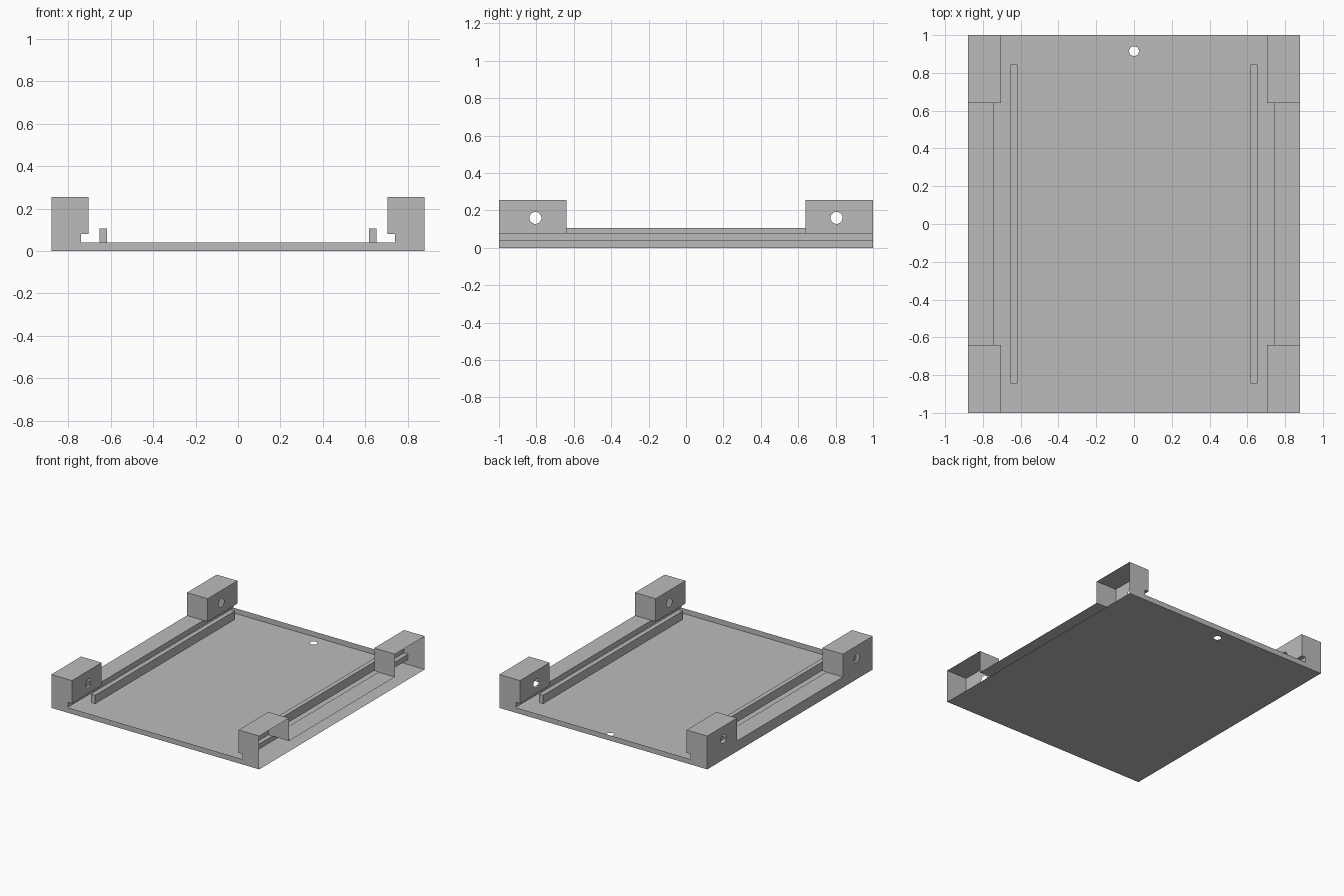
import bpy, bmesh, math
from mathutils import Vector

cube = bpy.data.objects.get("Cube")
if cube:
    bpy.data.objects.remove(cube)

grey = bpy.data.materials.new("plain grey")
grey.use_nodes = True
colour = (0.5, 0.5, 0.5, 1)
grey.diffuse_color = colour
grey.node_tree.nodes["Principled BSDF"].inputs["Base Color"].default_value = colour

# Main dimensions
HALF_X, HALF_Y = 0.88, 1.0
BASE, LEDGE, TOP = 0.04, 0.08, 0.255
WALL_X, BLOCK_X, BLOCK_Y = 0.74, 0.705, 0.64
BOLT_Y, BOLT_Z, BOLT_R = 0.805, 0.16, 0.032


def rect(u0, u1, v0, v1):
    return [(u0, v0), (u1, v0), (u1, v1), (u0, v1)]


def mirrored(half):
    return half + [(-u, v) for u, v in reversed(half)]


def circle(u, v, r, n=32):
    return [(u + r * math.cos(2 * math.pi * i / n),
             v + r * math.sin(2 * math.pi * i / n)) for i in range(n)]


def panel(bm, axis, offset, facing, outline, holes=()):
    """Flat sheet across an axis, with round holes, facing + or - along it."""
    edges = []
    for loop in (outline, *holes):
        verts = []
        for point in loop:
            co = list(point)
            co.insert(axis, offset)
            verts.append(bm.verts.new(co))
        edges += [bm.edges.new((a, b)) for a, b in zip(verts, verts[1:] + verts[:1])]
    normal = Vector((0, 0, 0))
    normal[axis] = facing
    made = bmesh.ops.triangle_fill(bm, edges=edges, use_beauty=True, normal=normal)
    for face in made["geom"]:
        if isinstance(face, bmesh.types.BMFace):
            face.normal_update()
            if face.normal.dot(normal) < 0:
                face.normal_flip()


def part(name, panels):
    bm = bmesh.new()
    for args in panels:
        panel(bm, *args)
    bmesh.ops.remove_doubles(bm, verts=bm.verts, dist=0.0001)
    mesh = bpy.data.meshes.new(name)
    bm.to_mesh(mesh)
    bm.free()
    mesh.materials.append(grey)
    obj = bpy.data.objects.new(name, mesh)
    bpy.context.collection.objects.link(obj)


def span(s, a, b):
    return tuple(sorted((s * a, s * b)))


# Thin floor with a hanging hole near the back
part("floor", [(2, 0, -1, rect(-HALF_X, HALF_X, -HALF_Y, HALF_Y),
                [circle(0, 0.915, 0.026)])])

# End walls carry the full cross-section
section = mirrored([(HALF_X, 0), (HALF_X, TOP), (BLOCK_X, TOP),
                    (BLOCK_X, LEDGE), (WALL_X, LEDGE), (WALL_X, BASE)])
for name, s in (("front", -1), ("back", 1)):
    part(name + "_end_wall", [(1, s * HALF_Y, s, section)])

# Closed outer wall on the right; the left side stays open
side = mirrored([(HALF_Y, 0), (HALF_Y, TOP), (BLOCK_Y, TOP), (BLOCK_Y, LEDGE)])
bolts = [circle(s * BOLT_Y, BOLT_Z, BOLT_R) for s in (-1, 1)]
part("right_outer_wall", [(0, -HALF_X, -1, side, bolts)])

for side_name, sx in (("right", -1), ("left", 1)):
    # Ledge between the corner blocks, with its inner step
    part(side_name + "_ledge", [
        (2, LEDGE, 1, rect(*span(sx, WALL_X, HALF_X), -BLOCK_Y, BLOCK_Y)),
        (0, sx * WALL_X, -sx, rect(-HALF_Y, HALF_Y, BASE, LEDGE))])

    # Raised guide rail, open underneath
    x0, x1 = span(sx, 0.618, 0.653)
    y, top = 0.845, 0.107
    part(side_name + "_rail", [
        (2, top, 1, rect(x0, x1, -y, y)),
        (0, x0, -1, rect(-y, y, BASE, top)),
        (0, x1, 1, rect(-y, y, BASE, top)),
        (1, -y, -1, rect(x0, x1, BASE, top)),
        (1, y, 1, rect(x0, x1, BASE, top))])

    # Hollow corner blocks with a bolt hole and a small overhang
    for end_name, sy in (("front", -1), ("back", 1)):
        xs, ys = span(sx, BLOCK_X, HALF_X), span(sy, BLOCK_Y, HALF_Y)
        part(f"{end_name}_{side_name}_block", [
            (2, TOP, 1, rect(*xs, *ys)),
            (1, sy * BLOCK_Y, -sy, rect(*xs, LEDGE, TOP)),
            (0, sx * BLOCK_X, -sx, rect(*ys, LEDGE, TOP),
             [circle(sy * BOLT_Y, BOLT_Z, BOLT_R)]),
            (2, LEDGE, -1, rect(*span(sx, BLOCK_X, WALL_X), *ys))])
